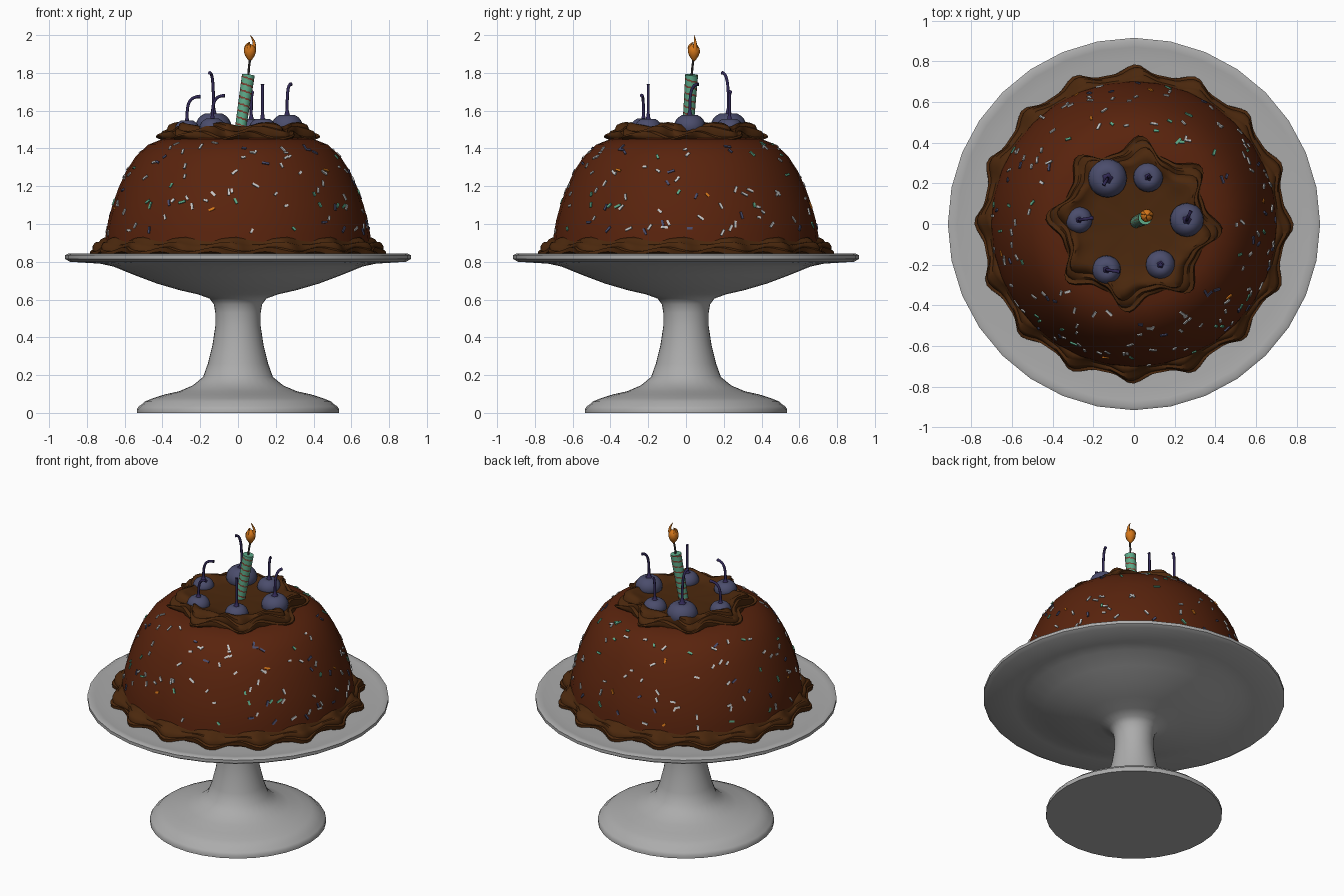
import bpy, bmesh, math, random
from mathutils import Vector, Matrix

if "Cube" in bpy.data.objects:
    bpy.data.objects.remove(bpy.data.objects["Cube"])

random.seed(4)
TAU = 2 * math.pi


def mat(name, r, g, b):
    m = bpy.data.materials.new(name)
    m.diffuse_color = (r, g, b, 1)
    m.use_nodes = True
    m.node_tree.nodes["Principled BSDF"].inputs["Base Color"].default_value = m.diffuse_color
    return m


STAND = mat("stand grey", 0.41, 0.41, 0.41)
CAKE = mat("cake brown", 0.10, 0.017, 0.004)
FROST = mat("dark frosting", 0.07, 0.021, 0.004)
BERRY = mat("berry blue", 0.07, 0.074, 0.15)
STEM = mat("stem purple", 0.03, 0.021, 0.09)
GREEN = mat("candle green", 0.11, 0.40, 0.25)
STRIPE = mat("stripe red", 0.20, 0.05, 0.03)
FLAME = mat("flame orange", 0.65, 0.18, 0.01)
WHITE = mat("sprinkle white", 0.55, 0.55, 0.55)
WICK = mat("wick dark", 0.06, 0.05, 0.05)


def finish(name, bm, mats, angle=40):
    bmesh.ops.remove_doubles(bm, verts=bm.verts, dist=1e-5)
    bmesh.ops.recalc_face_normals(bm, faces=bm.faces)
    me = bpy.data.meshes.new(name)
    bm.to_mesh(me)
    bm.free()
    for m in mats:
        me.materials.append(m)
    ob = bpy.data.objects.new(name, me)
    bpy.context.collection.objects.link(ob)
    if angle:
        bpy.ops.object.select_all(action='DESELECT')
        ob.select_set(True)
        bpy.context.view_layer.objects.active = ob
        bpy.ops.object.shade_smooth_by_angle(angle=math.radians(angle))
    return ob


def skin(bm, rings, rule=None):
    """Bridge closed rings of points, cap both ends."""
    vs = [[bm.verts.new(p) for p in ring] for ring in rings]
    n = len(vs[0])
    for i in range(len(vs) - 1):
        for j in range(n):
            k = (j + 1) % n
            f = bm.faces.new((vs[i][j], vs[i][k], vs[i + 1][k], vs[i + 1][j]))
            if rule:
                f.material_index = rule(i, j)
    bm.faces.new(vs[0])
    bm.faces.new(vs[-1])


def lathe(name, profile, m, n=32, angle=40):
    bm = bmesh.new()
    skin(bm, [[(r * math.cos(TAU * j / n), r * math.sin(TAU * j / n), z) for j in range(n)]
              for r, z in profile])
    return finish(name, bm, [m], angle)


def tube(bm, pts, radii, n=8, rule=None, star=0):
    """Tapered tube; the first `star` rings get a star outline."""
    pts = [Vector(p) for p in pts]
    rings = []
    for i, p in enumerate(pts):
        d = pts[min(i + 1, len(pts) - 1)] - pts[max(i - 1, 0)]
        q = Vector((0, 0, 1)).rotation_difference(d)
        ring = []
        for j in range(n):
            r = radii[i] * (0.6 if i < star and j % 2 else 1)
            ring.append(p + q @ Vector((r * math.cos(TAU * j / n), r * math.sin(TAU * j / n), 0)))
        rings.append(ring)
    skin(bm, rings, rule)


def frosting(name, profile, lobes, steps, turn, wave):
    """Piped ring: profile of (radius, z, lobe depth), swirled a little per row."""
    bm = bmesh.new()
    n = lobes * steps
    rings = []
    for i, (r, z, amp) in enumerate(profile):
        ring = []
        for j in range(n):
            a = TAU * j / n
            ph = lobes * (a + math.radians(turn)) - 0.14 * i
            rr = r + amp * (0.78 * math.cos(ph) + 0.22 * math.cos(2 * ph))
            zz = z + wave * amp * math.sin(ph + 0.6 * i)
            ring.append((rr * math.cos(a), rr * math.sin(a), max(zz, 0.832)))
        rings.append(ring)
    skin(bm, rings)
    return finish(name, bm, [FROST], 50)


# cake stand
lathe("cake_stand", [
    (0.535, 0), (0.535, 0.02), (0.525, 0.035), (0.505, 0.048), (0.495, 0.06), (0.45, 0.078),
    (0.39, 0.097), (0.31, 0.115), (0.24, 0.145), (0.185, 0.19), (0.16, 0.26), (0.135, 0.36),
    (0.12, 0.46), (0.12, 0.53), (0.128, 0.575), (0.15, 0.605), (0.21, 0.627), (0.31, 0.65),
    (0.43, 0.685), (0.55, 0.73), (0.66, 0.775), (0.73, 0.79), (0.89, 0.80), (0.915, 0.815),
    (0.915, 0.835), (0.90, 0.843), (0.87, 0.838), (0.80, 0.833), (0.0001, 0.833)], STAND)

# cake dome
DOME = [(0.71, 0.83), (0.70, 0.945), (0.687, 1.02), (0.665, 1.10), (0.633, 1.19),
        (0.592, 1.28), (0.54, 1.36), (0.475, 1.42), (0.40, 1.45)]
lathe("cake", DOME + [(0.30, 1.46), (0.0001, 1.46)], CAKE)

# piped frosting rings
frosting("base_frosting", [
    (0.66, 0.92, 0.0), (0.695, 0.925, 0.012), (0.712, 0.912, 0.016), (0.718, 0.898, 0.018),
    (0.735, 0.895, 0.022), (0.745, 0.88, 0.026), (0.745, 0.868, 0.026), (0.757, 0.864, 0.028),
    (0.755, 0.842, 0.026), (0.73, 0.833, 0.02), (0.66, 0.833, 0.0)], 16, 10, 4, 0.45)
frosting("top_frosting", [
    (0.0001, 1.495, 0.0), (0.20, 1.497, 0.0), (0.265, 1.505, 0.015), (0.295, 1.522, 0.025),
    (0.315, 1.528, 0.032), (0.335, 1.52, 0.04), (0.34, 1.505, 0.042), (0.36, 1.504, 0.046),
    (0.368, 1.486, 0.048), (0.366, 1.476, 0.048), (0.384, 1.472, 0.05), (0.386, 1.455, 0.05),
    (0.37, 1.44, 0.045), (0.33, 1.43, 0.02)], 8, 16, 15, 0.35)

# sprinkles scattered over the dome
bm = bmesh.new()
for _ in range(170):
    z = random.uniform(0.95, 1.43)
    i = next(k for k in range(len(DOME) - 1) if DOME[k + 1][1] >= z)
    (r0, z0), (r1, z1) = DOME[i], DOME[i + 1]
    r = r0 + (r1 - r0) * (z - z0) / (z1 - z0) - 0.001
    a = random.uniform(0, TAU)
    nrm = Vector(((z1 - z0) * math.cos(a), (z1 - z0) * math.sin(a), r0 - r1)).normalized()
    q = nrm.to_track_quat('Z', 'Y').to_matrix().to_4x4()
    M = (Matrix.Translation((r * math.cos(a), r * math.sin(a), z)) @ q
         @ Matrix.Rotation(random.uniform(0, TAU), 4, 'Z')
         @ Matrix.Diagonal((random.uniform(0.022, 0.04), 0.012, 0.011, 1)))
    vs = bmesh.ops.create_cube(bm, size=1, matrix=M)["verts"]
    c = random.choices(range(4), (14, 4, 3, 1))[0]
    for f in {f for v in vs for f in v.link_faces}:
        f.material_index = c
finish("sprinkles", bm, [WHITE, BERRY, GREEN, FLAME], 0)

# berries: x, y, radius, top z, stem tip x, y, z
BERRIES = [(-0.13, 0.225, 0.095, 1.588, -0.15, 0.19, 1.80),
           (0.07, 0.23, 0.073, 1.56, 0.08, 0.235, 1.70),
           (-0.27, 0.02, 0.065, 1.55, -0.20, 0.03, 1.675),
           (0.26, 0.02, 0.083, 1.58, 0.28, 0.065, 1.74),
           (0.13, -0.20, 0.072, 1.56, 0.13, -0.20, 1.74),
           (-0.135, -0.225, 0.07, 1.56, -0.07, -0.235, 1.68)]
bb, bs = bmesh.new(), bmesh.new()
for x, y, r, top, tx, ty, tz in BERRIES:
    M = Matrix.Translation((x, y, top - 0.75 * r)) @ Matrix.Diagonal((1, 1, 0.82, 1))
    vs = bmesh.ops.create_uvsphere(bb, u_segments=20, v_segments=12, radius=r, matrix=M)["verts"]
    for v in vs:  # dimple at the stem
        d = math.hypot(v.co.x - x, v.co.y - y) / r
        if v.co.z > top - 0.4 * r and d < 0.5:
            v.co.z -= 0.2 * r * (1 - d / 0.5)
    base, tip = Vector((x, y, top - 0.008)), Vector((tx, ty, tz))
    up = Vector((0, 0, 0.006))
    pts, rad = [base - up, base, base + up], [0.46 * r, 0.42 * r, 0.17 * r]
    for k in range(1, 11):  # stems rise first, then lean over
        t = k / 10
        p = base.lerp(tip, t ** 3)
        p.z = base.z + 0.006 + (tz - base.z - 0.006) * math.sin(t * math.pi / 2)
        pts.append(p)
        rad.append(0.008 if k < 10 else 0.01)
    tube(bs, pts, rad, 10, None, 2)
finish("berries", bb, [BERRY], 60)
finish("berry_stems", bs, [STEM], 60)

# striped candle
A, B, N = Vector((0.008, 0.008, 1.47)), Vector((0.055, 0.03, 1.79)), 72
bm = bmesh.new()
tube(bm, [A.lerp(B, k / N) for k in range(N + 1)], [0.029 + 0.005 * k / N for k in range(N + 1)], 16,
     lambda i, j: 1 if (i / 8 + j / 16) % 1 < 0.24 else 0)
finish("candle", bm, [GREEN, STRIPE])

# wick
bm = bmesh.new()
tube(bm, [(0.055, 0.03, 1.785), (0.058, 0.034, 1.83), (0.065, 0.04, 1.88)], [0.006] * 3)
finish("wick", bm, [WICK])

# flame: bulb with curling tongues
bm = bmesh.new()
fx, fy = 0.063, 0.042
tube(bm, [(fx, fy, z) for z in (1.862, 1.872, 1.89, 1.91, 1.93, 1.945, 1.952)],
     [0.004, 0.013, 0.025, 0.032, 0.030, 0.020, 0.006], 12)
for a in (0.3, 2.6, 4.5):
    c, s = math.cos(a), math.sin(a)
    tall = 1.0 if a < 1 else 0.55
    tube(bm, [(fx + d * c, fy + d * s, 1.92 + h * tall) for d, h in
              ((0.018, 0), (0.024, 0.025), (0.022, 0.045), (0.012, 0.065), (0.002, 0.08))],
         [0.014, 0.010, 0.007, 0.004, 0.001], 8)
finish("flame", bm, [FLAME], 60)
